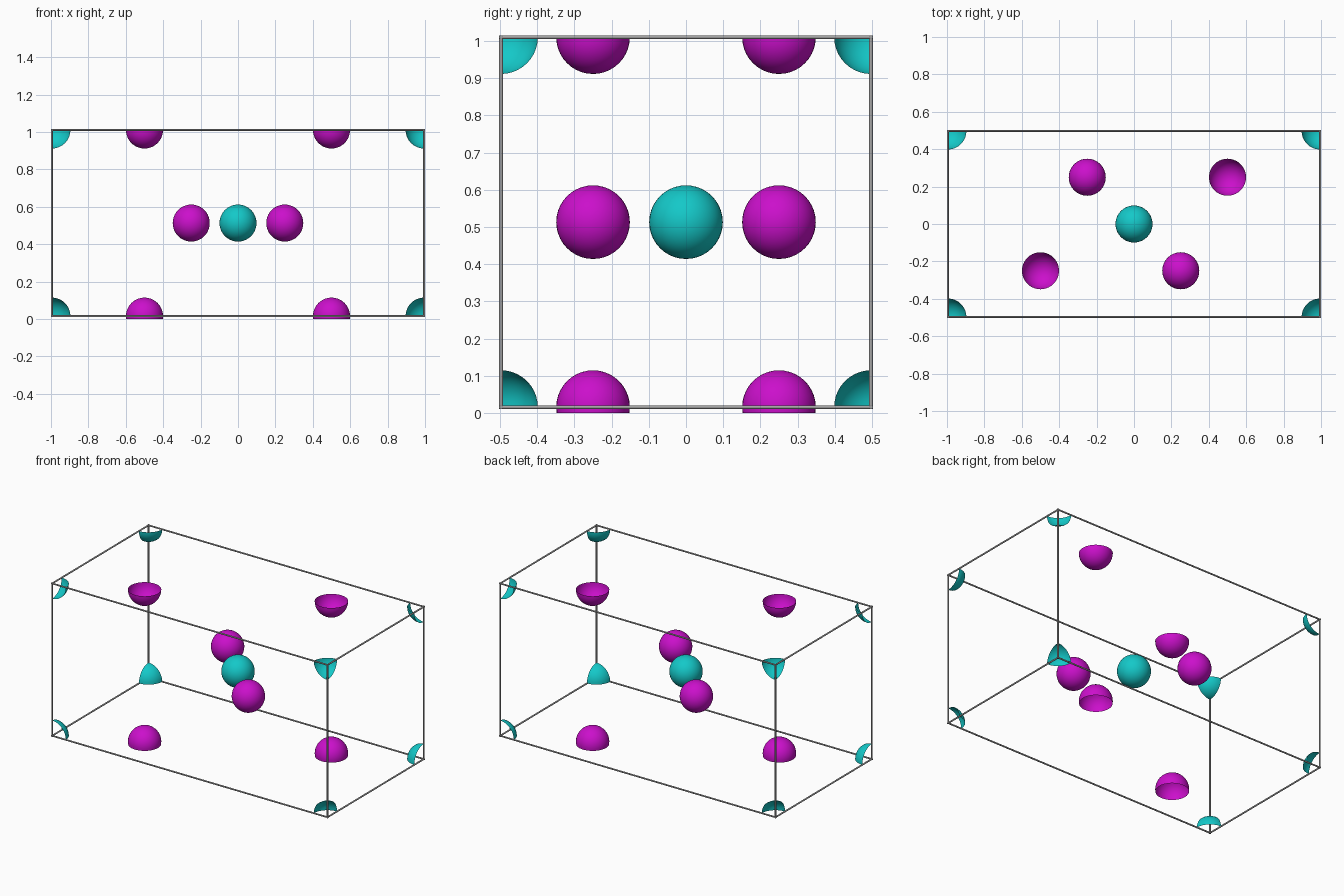
import bpy
import bmesh
from itertools import product
from mathutils import Vector

cube = bpy.data.objects.get("Cube")
if cube:
    bpy.data.objects.remove(cube, do_unlink=True)

HALF = Vector((0.995, 0.4975, 0.4975))     # half size of the box
CENTRE = Vector((0, 0, 0.513))
BALL = 0.099
ROD = 0.005


def material(name, rgb):
    m = bpy.data.materials.new(name)
    m.use_nodes = True
    m.diffuse_color = (*rgb, 1)
    m.node_tree.nodes["Principled BSDF"].inputs["Base Color"].default_value = (*rgb, 1)
    return m


magenta = material("magenta", (0.6, 0.005, 0.6))
cyan = material("cyan", (0.007, 0.58, 0.58))
grey = material("grey", (0.38, 0.38, 0.38))


def finish(bm, name, mat, location):
    mesh = bpy.data.meshes.new(name)
    for f in bm.faces:
        f.smooth = len(f.verts) <= 4
    bm.to_mesh(mesh)
    bm.free()
    mesh.materials.append(mat)
    ob = bpy.data.objects.new(name, mesh)
    ob.location = location
    bpy.context.scene.collection.objects.link(ob)
    return ob


def ball(name, mat, offset, keep=lambda c: True):
    """Sphere shell; only faces whose centre passes the keep rule remain."""
    bm = bmesh.new()
    bmesh.ops.create_uvsphere(bm, u_segments=40, v_segments=20, radius=BALL)
    cut = [f for f in bm.faces if not keep(f.calc_center_median())]
    bmesh.ops.delete(bm, geom=cut, context='FACES')
    finish(bm, name, mat, CENTRE + Vector(offset))


# Whole balls in the middle
ball("centre_ball", cyan, (0, 0, 0))
ball("back_middle_ball", magenta, (-0.25, 0.25, 0))
ball("front_middle_ball", magenta, (0.25, -0.25, 0))

# Open half shells on the top and bottom of the box
for side, s in (("left", 1), ("right", -1)):
    ball(f"{side}_top_bowl", magenta, (s * 0.5, s * 0.25, HALF.z), lambda c: c.z < 0)
    # the lower domes reach one ring past the middle
    ball(f"{side}_bottom_dome", magenta, (s * 0.5, s * 0.25, -HALF.z),
         lambda c: c.z > -0.01)

# Open eighth shells in the corners
for signs in product((-1, 1), repeat=3):
    s = Vector(signs)
    ball("corner_shell", cyan, s * HALF,
         lambda c: all(c[i] * s[i] < 0 for i in range(3)))

# Twelve thin rods along the box edges
for axis, name in enumerate(("long_rod", "short_rod", "upright_rod")):
    others = [i for i in range(3) if i != axis]
    direction = Vector([float(i == axis) for i in range(3)])
    turn = direction.to_track_quat('Z', 'Y').to_matrix().to_4x4()
    for a, b in product((-1, 1), repeat=2):
        offset = Vector((0, 0, 0))
        offset[others[0]] = a * HALF[others[0]]
        offset[others[1]] = b * HALF[others[1]]
        bm = bmesh.new()
        bmesh.ops.create_cone(bm, cap_ends=True, segments=16, radius1=ROD, radius2=ROD,
                              depth=2 * (HALF[axis] + ROD), matrix=turn)
        finish(bm, name, grey, CENTRE + offset)
